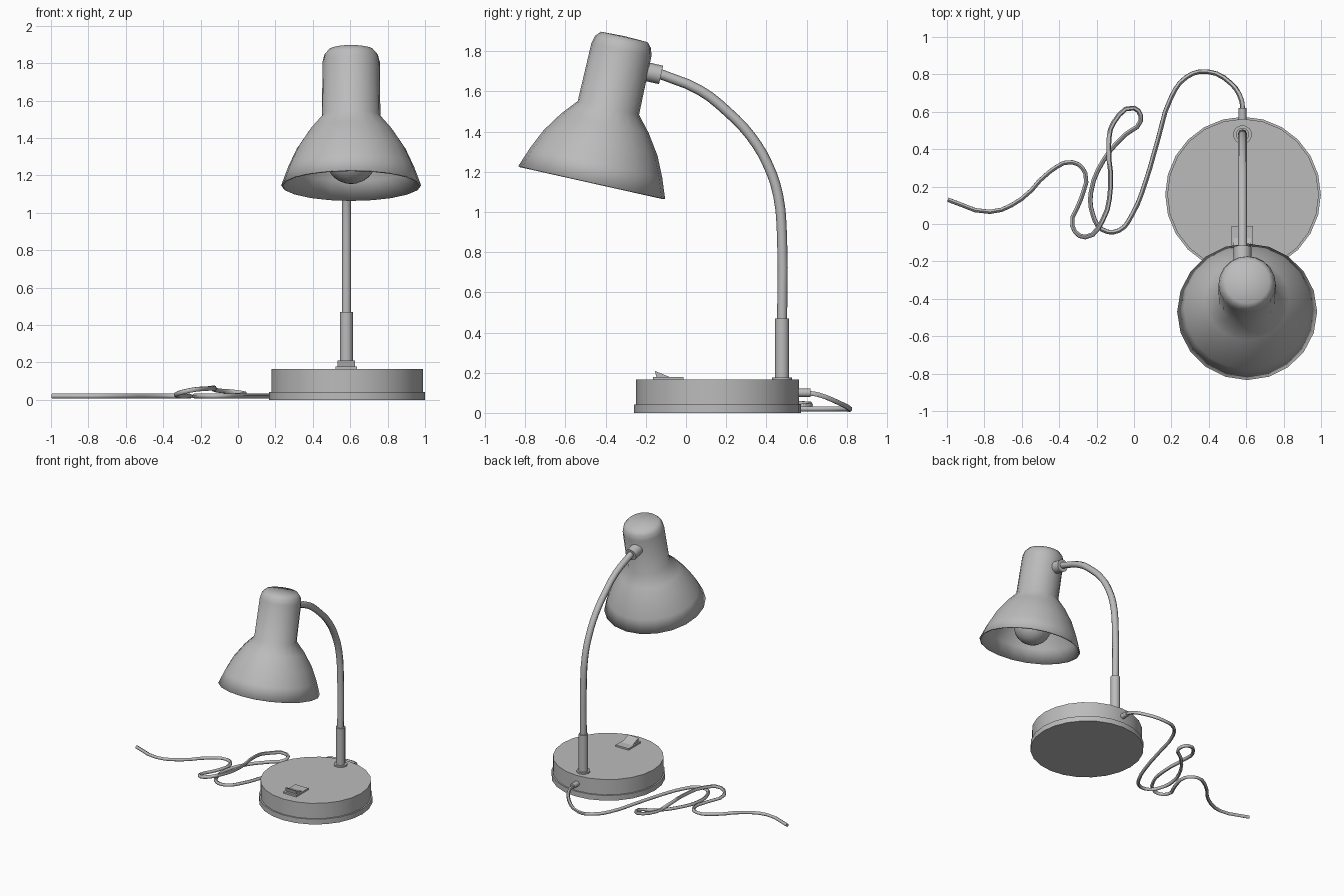
import bpy, bmesh, math
from mathutils import Matrix, Vector

cube = bpy.data.objects.get("Cube")
if cube:
    bpy.data.objects.remove(cube, do_unlink=True)

grey = bpy.data.materials.new("satin_grey")
grey.use_nodes = True
colour = (0.5, 0.5, 0.5, 1)
grey.diffuse_color = colour
grey.node_tree.nodes["Principled BSDF"].inputs["Base Color"].default_value = colour


def finish(obj, angle=35):
    obj.data.materials.clear()
    obj.data.materials.append(grey)
    bpy.ops.object.select_all(action="DESELECT")
    obj.select_set(True)
    bpy.context.view_layer.objects.active = obj
    if obj.type == "CURVE":
        bpy.ops.object.convert(target="MESH")
        obj = bpy.context.object
    bpy.ops.object.shade_smooth_by_angle(angle=math.radians(angle))
    return obj


def mesh_object(name, bm):
    bmesh.ops.recalc_face_normals(bm, faces=bm.faces)
    mesh = bpy.data.meshes.new(name)
    bm.to_mesh(mesh)
    bm.free()
    obj = bpy.data.objects.new(name, mesh)
    bpy.context.collection.objects.link(obj)
    return obj


def lathe(name, profile, origin, sides, direction=(0, 0, 1), angle=35):
    """Spin (radius, height) pairs around an axis; zero radius makes a pole."""
    bm = bmesh.new()
    verts = [bm.verts.new((r, 0, h)) for r, h in profile]
    edges = [bm.edges.new(pair) for pair in zip(verts, verts[1:])]
    bmesh.ops.spin(bm, geom=verts + edges, axis=(0, 0, 1), cent=(0, 0, 0),
                   angle=math.tau, steps=sides, use_duplicate=False)
    bmesh.ops.remove_doubles(bm, verts=bm.verts, dist=0.0005)
    turn = Vector(direction).to_track_quat("Z", "Y").to_matrix().to_4x4()
    bm.transform(Matrix.Translation(origin) @ turn)
    return finish(mesh_object(name, bm), angle)


def cylinder(name, radius, length, origin, sides=16, direction=(0, 0, 1)):
    return lathe(name, [(0, 0), (radius, 0), (radius, length), (0, length)],
                 origin, sides, direction)


def side_prism(name, outline, x, half_width):
    """Extrude a (y, z) outline across x."""
    bm = bmesh.new()
    face = bm.faces.new([bm.verts.new((x - half_width, y, z)) for y, z in outline])
    new = bmesh.ops.extrude_face_region(bm, geom=[face])["geom"]
    bmesh.ops.translate(bm, vec=(2 * half_width, 0, 0),
                        verts=[v for v in new if isinstance(v, bmesh.types.BMVert)])
    return finish(mesh_object(name, bm))


def tube(name, points, radius, resolution, ring):
    curve = bpy.data.curves.new(name, "CURVE")
    curve.dimensions = "3D"
    curve.bevel_depth = radius
    curve.bevel_resolution = ring
    curve.resolution_u = resolution
    curve.use_fill_caps = True
    spline = curve.splines.new("BEZIER")
    spline.bezier_points.add(len(points) - 1)
    for bp, co in zip(spline.bezier_points, points):
        bp.co = co
        bp.handle_left_type = bp.handle_right_type = "AUTO"
    obj = bpy.data.objects.new(name, curve)
    bpy.context.collection.objects.link(obj)
    return finish(obj, 60)


# Round base
X, BASE_Y, STEM_Y = 0.583, 0.157, 0.478
cylinder("base_rim", 0.416, 0.042, (X, BASE_Y, 0), 24)
cylinder("base_body", 0.405, 0.125, (X, BASE_Y, 0.04), 24)

# Rocker switch
side_prism("switch_plate", [(-0.165, 0.16), (-0.012, 0.16), (-0.012, 0.178), (-0.165, 0.178)], 0.578, 0.058)
side_prism("switch_rocker", [(-0.145, 0.17), (-0.04, 0.17), (-0.085, 0.18), (-0.155, 0.209)], 0.578, 0.047)

# Stem and curved neck
cylinder("stem_collar", 0.05, 0.012, (X - 0.003, STEM_Y, 0.164))
cylinder("stem_sleeve", 0.035, 0.3, (X - 0.003, STEM_Y, 0.17))
neck = [(0.478, 0.45), (0.478, 0.87), (0.458, 1.085), (0.405, 1.24),
        (0.32, 1.38), (0.205, 1.5), (0.07, 1.605), (-0.13, 1.687)]
tube("curved_neck", [(X - 0.003, y, z) for y, z in neck], 0.025, 3, 2)

# Tilted shade, its socket joint and the bulb
tilt = math.radians(12.6)
axis = Vector((0, math.sin(tilt), math.cos(tilt)))
head = Vector((0.605, -0.47, 1.143))
shade = lathe("lamp_shade",
              [(0.365, 0), (0.328, 0.1), (0.282, 0.2), (0.215, 0.3), (0.147, 0.38),
               (0.143, 0.68), (0.134, 0.715), (0.115, 0.737), (0, 0.74)],
              head, 20, axis, 50)
wall = shade.modifiers.new("wall", "SOLIDIFY")
wall.thickness = 0.01
wall.offset = -1
back = Vector((0, math.cos(tilt), -math.sin(tilt)))
cylinder("neck_socket", 0.047, 0.09, Vector((0.58, -0.124, 1.682)) - back * 0.09, 16, back)

BULB_R = 0.14
bulb = [(BULB_R * math.sin(a), 0.155 - BULB_R * math.cos(a))
        for a in (math.radians(d) for d in range(0, 151, 15))]
lathe("bulb", bulb + [(0.05, 0.4), (0.05, 0.6), (0, 0.6)], head, 20, axis, 50)

# Power cable and its strain relief
cylinder("cable_grommet", 0.021, 0.08, (0.58, 0.54, 0.1), 12, (0, 1, 0))
floor = 0.02
cable = [(0.58, 0.6, 0.1), (0.575, 0.66, 0.09), (0.52, 0.75, 0.055), (0.39, 0.815, floor),
         (0.28, 0.785, floor), (0.2, 0.68, floor), (0.125, 0.44, floor), (0.06, 0.22, floor),
         (-0.01, 0.05, floor), (-0.08, -0.035, floor), (-0.17, -0.03, floor), (-0.22, 0.05, floor),
         (-0.23, 0.17, floor), (-0.16, 0.345, floor), (-0.05, 0.475, floor), (0.035, 0.55, 0.03),
         (0, 0.62, 0.04), (-0.11, 0.54, 0.05), (-0.135, 0.425, 0.065), (-0.125, 0.2, 0.06),
         (-0.17, 0.015, 0.06), (-0.26, -0.07, 0.05), (-0.33, -0.01, 0.03), (-0.285, 0.13, floor),
         (-0.26, 0.27, floor), (-0.33, 0.33, floor), (-0.45, 0.28, floor), (-0.6, 0.135, floor),
         (-0.77, 0.065, floor), (-0.995, 0.13, floor)]
tube("power_cable", cable, 0.013, 3, 1)
